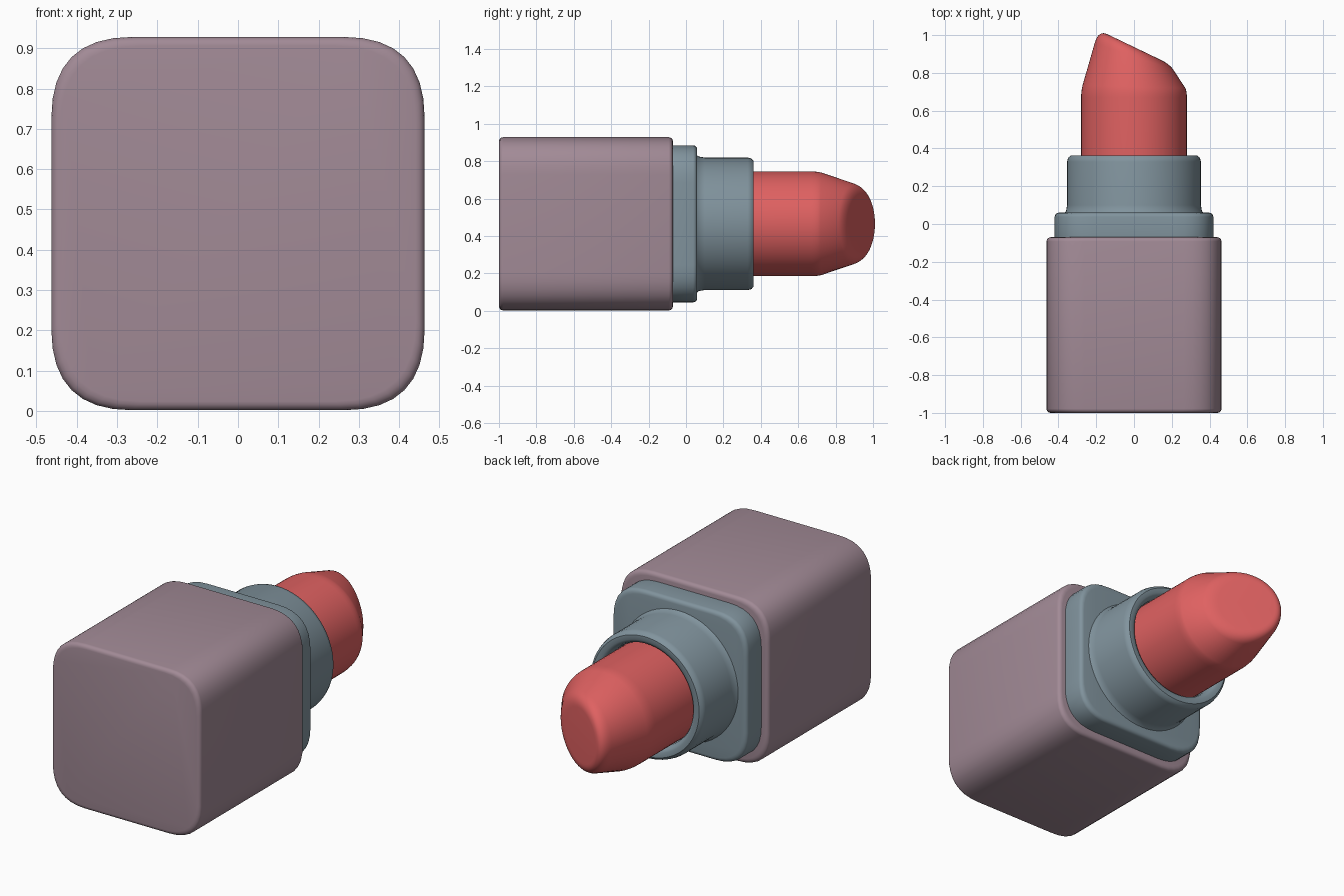
import bpy, bmesh, math
from mathutils import Vector

if "Cube" in bpy.data.objects:
    bpy.data.objects.remove(bpy.data.objects["Cube"])

ZC = 0.465


def material(name, color):
    m = bpy.data.materials.new(name)
    m.diffuse_color = (*color, 1)
    m.use_nodes = True
    m.node_tree.nodes["Principled BSDF"].inputs["Base Color"].default_value = m.diffuse_color
    return m


def loft(name, rings, mat):
    """Skin a list of equal-length closed rings and cap both ends."""
    bm = bmesh.new()
    rows = [[bm.verts.new(p) for p in ring] for ring in rings]
    n = len(rows[0])
    for a, b in zip(rows, rows[1:]):
        for i in range(n):
            j = (i + 1) % n
            bm.faces.new((a[i], a[j], b[j], b[i]))
    bm.faces.new(rows[0])
    bm.faces.new(rows[-1])
    bmesh.ops.recalc_face_normals(bm, faces=bm.faces)
    me = bpy.data.meshes.new(name)
    bm.to_mesh(me)
    bm.free()
    ob = bpy.data.objects.new(name, me)
    bpy.context.collection.objects.link(ob)
    me.materials.append(mat)
    bpy.ops.object.select_all(action='DESELECT')
    ob.select_set(True)
    bpy.context.view_layer.objects.active = ob
    bpy.ops.object.shade_smooth_by_angle(angle=math.radians(40))
    return ob


def curve(a, b, c, t):
    return a * (1 - t) ** 2 + b * 2 * t * (1 - t) + c * t * t


def square(half, y, corner=0.2, steps=8):
    """Square ring with soft corners, facing along y."""
    pts = []
    for k in range(4):
        ang = k * math.pi / 2
        for s in range(steps + 1):
            t = s / steps
            u = curve(half, half, half - corner, t)
            v = curve(half - corner, half, half, t)
            pts.append((u * math.cos(ang) - v * math.sin(ang), y,
                        ZC + u * math.sin(ang) + v * math.cos(ang)))
    return pts


def circle(r, y, n=64):
    return [Vector((r * math.cos(2 * math.pi * i / n), y,
                    ZC + r * math.sin(2 * math.pi * i / n))) for i in range(n)]


def rounded_block(name, half, y0, y1, r, mat):
    prof = []
    for i in range(5):
        a = i * math.pi / 8
        prof.append((half - r + r * math.sin(a), y0 + r - r * math.cos(a)))
    for i in range(5):
        a = i * math.pi / 8
        prof.append((half - r + r * math.cos(a), y1 - r + r * math.sin(a)))
    return loft(name, [square(h, y) for h, y in prof], mat)


mauve = material("mauve", (0.36, 0.255, 0.305))
steel = material("blue_grey", (0.22, 0.295, 0.34))
red = material("red", (0.74, 0.12, 0.12))

# Square base and stepped collar
rounded_block("base", 0.463, -1.0, -0.07, 0.022, mauve)
rounded_block("collar", 0.42, -0.12, 0.06, 0.022, steel)

# Round sleeve with a flared foot and a rolled rim
sleeve = [(0.375, 0.05), (0.36, 0.067), (0.354, 0.1), (0.354, 0.33), (0.349, 0.35),
          (0.335, 0.362), (0.31, 0.362), (0.293, 0.352), (0.284, 0.33), (0.282, 0.28)]
loft("sleeve", [circle(r, y) for r, y in sleeve], steel)

# Lipstick bullet: cylinder, taper, slanted cut with a rounded edge
shoulder = circle(0.28, 0.71)
cut = []
for p in circle(1, 0):
    x = 0.188 * p.x
    cut.append(Vector((x, 0.937 - 0.48 * x, ZC + 0.2 * (p.z - ZC))))
middle = Vector((0, 0.937, ZC))
rings = [circle(0.28, 0.2), circle(0.28, 0.67)]
for t in (0.25, 0.5, 0.75):
    rings.append([curve(a, b, b.lerp(c, 0.15), t) for a, b, c in
                  zip(rings[1], shoulder, cut)])
for i in range(9):
    rings.append([curve(b.lerp(c, 0.78), c, c.lerp(middle, 0.25), i / 8)
                  for b, c in zip(shoulder, cut)])
loft("lipstick", rings, red)
